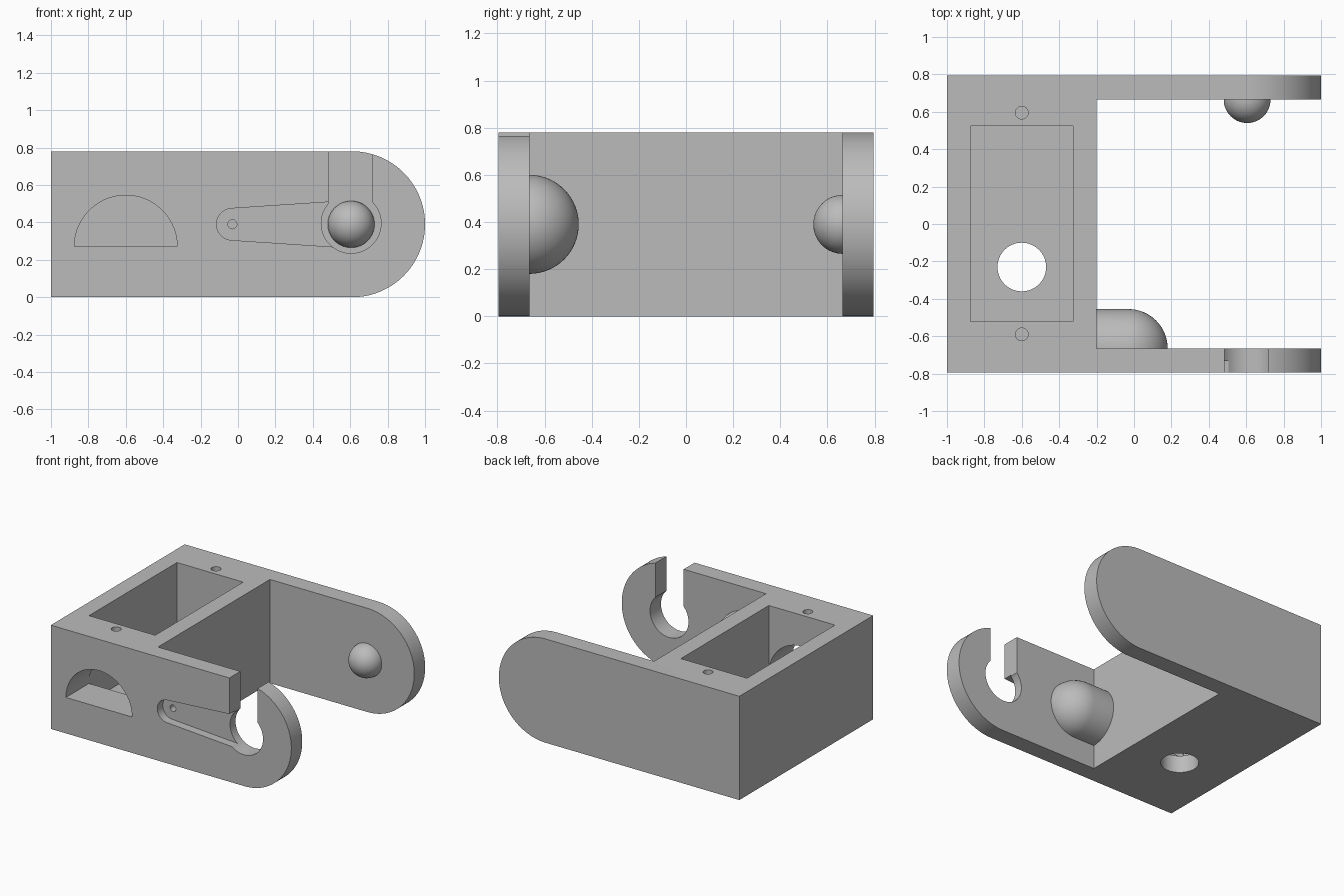
import bpy, bmesh
from math import pi, sin, cos
from mathutils import Vector

if "Cube" in bpy.data.objects:
    bpy.data.objects.remove(bpy.data.objects["Cube"], do_unlink=True)

grey = bpy.data.materials.new("plain grey")
grey.use_nodes = True
grey.diffuse_color = (0.5, 0.5, 0.5, 1)
grey.node_tree.nodes["Principled BSDF"].inputs["Base Color"].default_value = (0.5, 0.5, 0.5, 1)

HALF_Y, HEIGHT, WALL = 0.795, 0.78, 0.13
MID = HEIGHT / 2
INNER = HALF_Y - WALL
PIVOT = 0.605


def finish(name, bm):
    bmesh.ops.recalc_face_normals(bm, faces=bm.faces)
    mesh = bpy.data.meshes.new(name)
    bm.to_mesh(mesh)
    bm.free()
    mesh.materials.append(grey)
    obj = bpy.data.objects.new(name, mesh)
    bpy.context.collection.objects.link(obj)
    return obj


def arc(cx, cy, r, start=0.0, end=2 * pi, n=64):
    steps = n if end - start >= 2 * pi else n + 1
    return [(cx + r * cos(start + (end - start) * i / n),
             cy + r * sin(start + (end - start) * i / n)) for i in range(steps)]


def rect(x0, x1, y0, y1):
    return [(x0, y0), (x1, y0), (x1, y1), (x0, y1)]


def prism(name, outline, axis, lo, hi):
    """Extrude a flat outline along y (outline in x,z) or z (outline in x,y)."""
    bm = bmesh.new()
    place = (lambda p: (p[0], lo, p[1])) if axis == "y" else (lambda p: (p[0], p[1], lo))
    face = bm.faces.new([bm.verts.new(place(p)) for p in outline])
    out = bmesh.ops.extrude_face_region(bm, geom=[face])["geom"]
    shift = Vector((0, hi - lo, 0) if axis == "y" else (0, 0, hi - lo))
    bmesh.ops.translate(bm, vec=shift, verts=[g for g in out if isinstance(g, bmesh.types.BMVert)])
    return finish(name, bm)


def half_dome(name, x, y, r, side, back=0.0):
    """Half sphere bulging along side*y, stretched to -x by back, rooted in the wall."""
    bm = bmesh.new()
    n = 32
    for i in range(n + 1):
        a = pi * i / n
        for j in range(n + 1):
            b = pi * j / n
            dx = r * cos(a)
            if back and dx < 0:
                continue
            bm.verts.new((x + dx, y + side * r * sin(a) * sin(b), MID + r * sin(a) * cos(b)))
        # root ring sunk into the wall
        if not (back and cos(a) < 0):
            for s in (-1, 1):
                bm.verts.new((x + r * cos(a), y - side * 0.05, MID + s * r * sin(a)))
    if back:
        for j in range(n + 1):
            b = pi * j / n
            bm.verts.new((x - back, y + side * r * sin(b), MID + r * cos(b)))
        for s in (-1, 1):
            bm.verts.new((x - back, y - side * 0.05, MID + s * r))
    bmesh.ops.remove_doubles(bm, verts=bm.verts, dist=1e-5)
    hull = bmesh.ops.convex_hull(bm, input=bm.verts)
    loose = {g for g in hull["geom_interior"] + hull["geom_unused"] if isinstance(g, bmesh.types.BMVert)}
    bmesh.ops.delete(bm, geom=list(loose), context="VERTS")
    bmesh.ops.dissolve_limit(bm, angle_limit=0.002, verts=bm.verts, edges=bm.edges)
    return finish(name, bm)


def combine(target, tool, operation):
    mod = target.modifiers.new(tool.name, "BOOLEAN")
    mod.operation, mod.solver, mod.object = operation, "EXACT", tool
    bpy.context.view_layer.objects.active = target
    bpy.ops.object.modifier_apply(modifier=mod.name)
    bpy.data.objects.remove(tool, do_unlink=True)


# Round-ended block, opened into a box with two arms
outline = [(-1, 0)] + arc(1 - MID, MID, MID, -pi / 2, pi / 2) + [(-1, HEIGHT)]
bracket = prism("bracket_body", outline, "y", -HALF_Y, HALF_Y)
combine(bracket, prism("arm_gap", rect(-0.2, 1.2, -INNER, INNER), "z", -0.2, 1), "DIFFERENCE")

# Pivot knob on the back arm and cable bulge on the front arm
combine(bracket, half_dome("pivot_knob", PIVOT, INNER, 0.125, -1), "UNION")
combine(bracket, half_dome("cable_bulge", -0.03, -INNER, 0.21, 1, back=0.22), "UNION")

# Pocket, floor hole and screw holes
cutters = [
    prism("pocket", rect(-0.875, -0.325, -0.52, 0.525), "z", WALL, 1),
    prism("floor_hole", arc(-0.6, -0.23, 0.13), "z", -0.1, 0.3),
]
for y in (-0.59, 0.595):
    cutters.append(prism("screw_hole", arc(-0.6, y, 0.034, n=32), "z", HEIGHT - 0.2, 1))

# Half-round window in the front wall
cutters.append(prism("front_window", arc(-0.6, 0.27, 0.275, 0, pi), "y", -1, -0.4))

# Open hook, tapered cable channel and cable hole in the front arm
taper = arc(-0.03, MID, 0.085, pi / 2, 3 * pi / 2, 32) + [(PIVOT, MID - 0.127), (PIVOT, MID + 0.127)]
cutters += [
    prism("hook_hole", arc(PIVOT, MID + 0.005, 0.16), "y", -1, -0.6),
    prism("hook_slot", rect(0.485, 0.72, MID, 1), "y", -1, -0.6),
    prism("cable_channel", taper, "y", -1, -0.73),
    prism("cable_hole", arc(-0.03, MID, 0.024, n=32), "y", -1, -0.55),
]
for cutter in cutters:
    combine(bracket, cutter, "DIFFERENCE")

# Smooth curves, crisp edges
bpy.ops.object.select_all(action="DESELECT")
bracket.select_set(True)
bpy.context.view_layer.objects.active = bracket
bpy.ops.object.shade_smooth_by_angle(angle=0.5)
